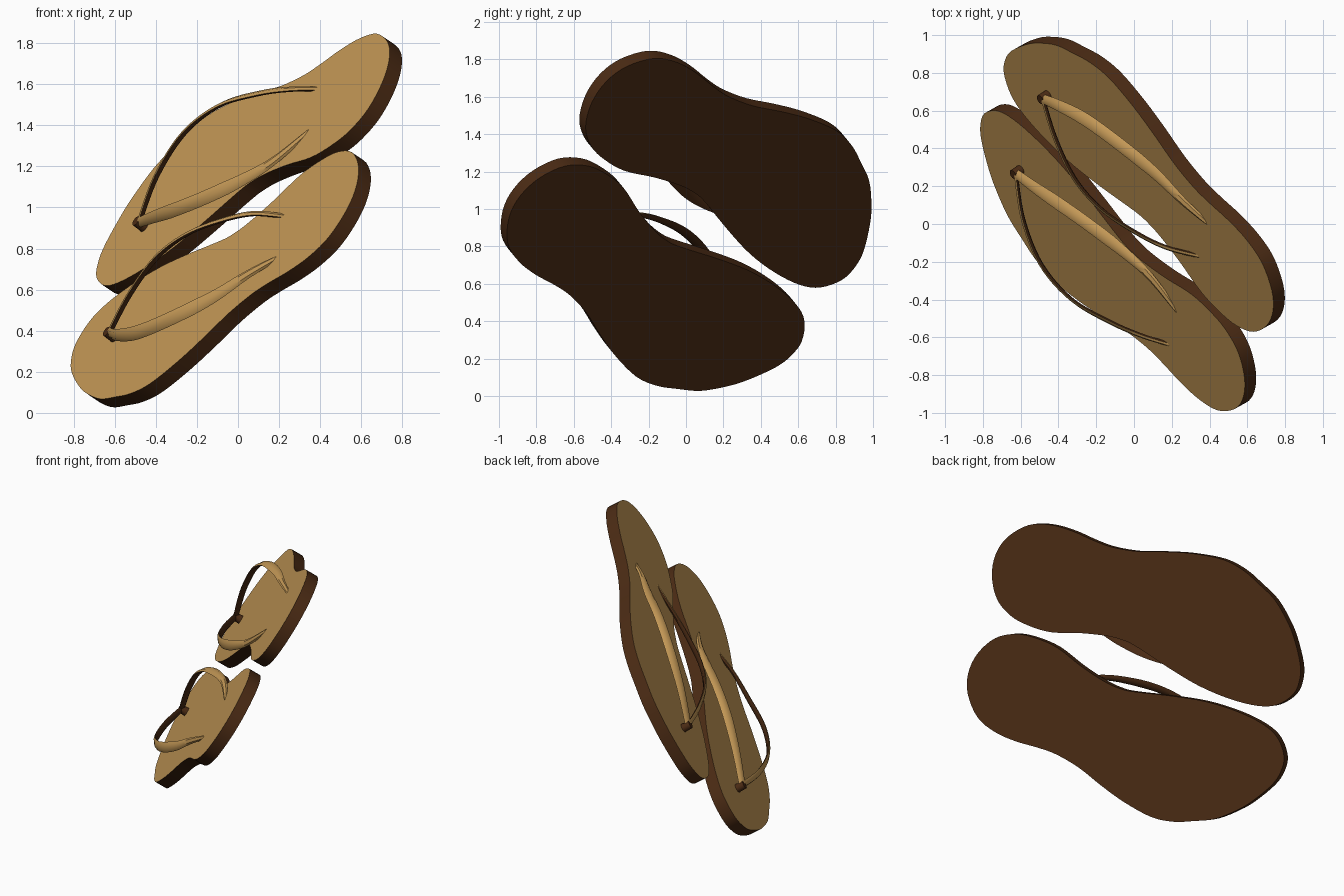
import bpy, bmesh, math
from mathutils import Vector, Matrix

if "Cube" in bpy.data.objects:
    bpy.data.objects.remove(bpy.data.objects["Cube"])


def make_material(name, colour):
    material = bpy.data.materials.new(name)
    material.use_nodes = True
    material.diffuse_color = (*colour, 1)
    shader = next(n for n in material.node_tree.nodes if n.type == 'BSDF_PRINCIPLED')
    shader.inputs["Base Color"].default_value = (*colour, 1)
    shader.inputs["Roughness"].default_value = 0.8
    return material


TAN = make_material("tan leather", (0.56, 0.32, 0.095))
BROWN = make_material("dark brown rubber", (0.07, 0.024, 0.007))

# Tilted frame: length runs heel to toe, side runs to the wearer's left
length = Vector((-0.644, 0.638, -0.423)).normalized()
normal = Vector((-0.751, -0.42, 0.5105))
normal = (normal - normal.dot(length) * length).normalized()
side = normal.cross(length)
frame = Matrix((length, side, normal)).transposed().to_4x4()
frame.translation = (-0.221, 0.272, 0.759)

THICK = 0.08
LEFT_ADVANCE = 0.067


def spline(points, steps, closed=False):
    """Smooth curve through the given points."""
    pts = [Vector(p) for p in points]
    n = len(pts)

    def at(i):
        return pts[i % n] if closed else pts[max(0, min(n - 1, i))]

    out = []
    for i in range(n if closed else n - 1):
        a, b, c, d = at(i - 1), at(i), at(i + 1), at(i + 2)
        for k in range(steps):
            t = k / steps
            out.append(b + (c - a) * t / 2
                       + (2 * a - 5 * b + 4 * c - d) * t * t / 2
                       + (3 * b - a - 3 * c + d) * t ** 3 / 2)
    if not closed:
        out.append(pts[-1])
    return out


def finish(name, bm, mirrored):
    """Place a part of the right sandal, or mirror it for the left one."""
    place = frame.copy()
    if mirrored:
        place = frame @ Matrix.Translation((LEFT_ADVANCE, 0, 0)) @ Matrix.Diagonal((1, -1, 1, 1))
    bmesh.ops.transform(bm, matrix=place, verts=bm.verts)
    bmesh.ops.recalc_face_normals(bm, faces=bm.faces)
    mesh = bpy.data.meshes.new(name)
    bm.to_mesh(mesh)
    bm.free()
    mesh.materials.append(TAN)
    mesh.materials.append(BROWN)
    obj = bpy.data.objects.new(name, mesh)
    bpy.context.collection.objects.link(obj)
    bpy.ops.object.select_all(action='DESELECT')
    obj.select_set(True)
    bpy.context.view_layer.objects.active = obj
    bpy.ops.object.shade_smooth_by_angle(angle=math.radians(40))


# Sole outline of the right foot, from the heel round the outer edge
OUTLINE = [(-1.39, -.12), (-1.47, -.25), (-1.49, -.39), (-1.45, -.52), (-1.34, -.64),
           (-1.2, -.69), (-1.05, -.7), (-.9, -.69), (-.77, -.69), (-.6, -.72),
           (-.42, -.78), (-.24, -.83), (-.04, -.86), (.11, -.84), (.24, -.79),
           (.37, -.73), (.49, -.63), (.57, -.54), (.66, -.4), (.69, -.3),
           (.68, -.2), (.6, -.1), (.48, -.05), (.29, -.03), (.07, -.04),
           (-.15, -.08), (-.41, -.14), (-.51, -.15), (-.62, -.14), (-.79, -.1),
           (-.98, -.04), (-1.14, -.03), (-1.27, -.05)]

# Strap centre lines, from the heel end to the toe post
OUTER = [(-.91, -.53, .07), (-.75, -.585, .12), (-.55, -.645, .16), (-.3, -.675, .21),
         (-.05, -.63, .22), (.17, -.5, .185), (.34, -.345, .12)]
INNER = [(-.91, -.26, .07), (-.7, -.15, .11), (-.5, -.105, .15), (-.275, -.095, .19),
         (-.06, -.135, .2), (.155, -.23, .17), (.34, -.335, .12)]


def build_sole(name, mirrored):
    bm = bmesh.new()
    outline = spline(OUTLINE, 4, closed=True)
    low = [bm.verts.new((p.x, p.y, 0)) for p in outline]
    high = [bm.verts.new((p.x, p.y, THICK)) for p in outline]
    n = len(outline)
    for i in range(n):
        j = (i + 1) % n
        bm.faces.new((low[i], low[j], high[j], high[i])).material_index = 1
    bm.faces.new(low).material_index = 1
    bm.faces.new(high).material_index = 0
    finish(name, bm, mirrored)


def build_strap(name, points, inward, mirrored):
    """Tapered band leaning in over the foot, dark underneath."""
    bm = bmesh.new()
    path = spline(points, 6)
    section = [(-1, 0), (-.5, 1), (.5, 1), (1, 0), (.5, -1), (-.5, -1)]
    sides = len(section)
    up = Vector((0, 0, 1))
    rings = []
    last = len(path) - 1
    for i, p in enumerate(path):
        t = i / last
        tangent = (path[min(i + 1, last)] - path[max(i - 1, 0)]).normalized()
        across = up.cross(tangent).normalized() * inward
        rise = (up - up.dot(tangent) * tangent).normalized()
        broad = across * math.cos(0.65) + rise * math.sin(0.65)
        face = rise * math.cos(0.65) - across * math.sin(0.65)
        width = 0.012 + 0.022 * min(1, 2.5 * t) - 0.01 * max(0, t - 0.7) / 0.3
        depth = 0.01
        rings.append([bm.verts.new(p + broad * a * width + face * b * depth)
                      for a, b in section])
    for r, s in zip(rings, rings[1:]):
        for k in range(sides):
            m = (k + 1) % sides
            quad = bm.faces.new((r[k], r[m], s[m], s[k]))
            quad.material_index = 0 if k < sides // 2 else 1
    for end in (rings[0], rings[-1]):
        bm.faces.new(end).material_index = 1
    finish(name, bm, mirrored)


def build_post(name, mirrored):
    bm = bmesh.new()
    bmesh.ops.create_cone(bm, cap_ends=True, segments=12, radius1=0.03, radius2=0.026,
                          depth=0.07, matrix=Matrix.Translation((.35, -.34, .1)))
    for f in bm.faces:
        f.material_index = 1
    finish(name, bm, mirrored)


for foot, mirrored in (("right", False), ("left", True)):
    build_sole(foot + "_sole", mirrored)
    build_strap(foot + "_outer_strap", OUTER, 1, mirrored)
    build_strap(foot + "_inner_strap", INNER, -1, mirrored)
    build_post(foot + "_toe_post", mirrored)
